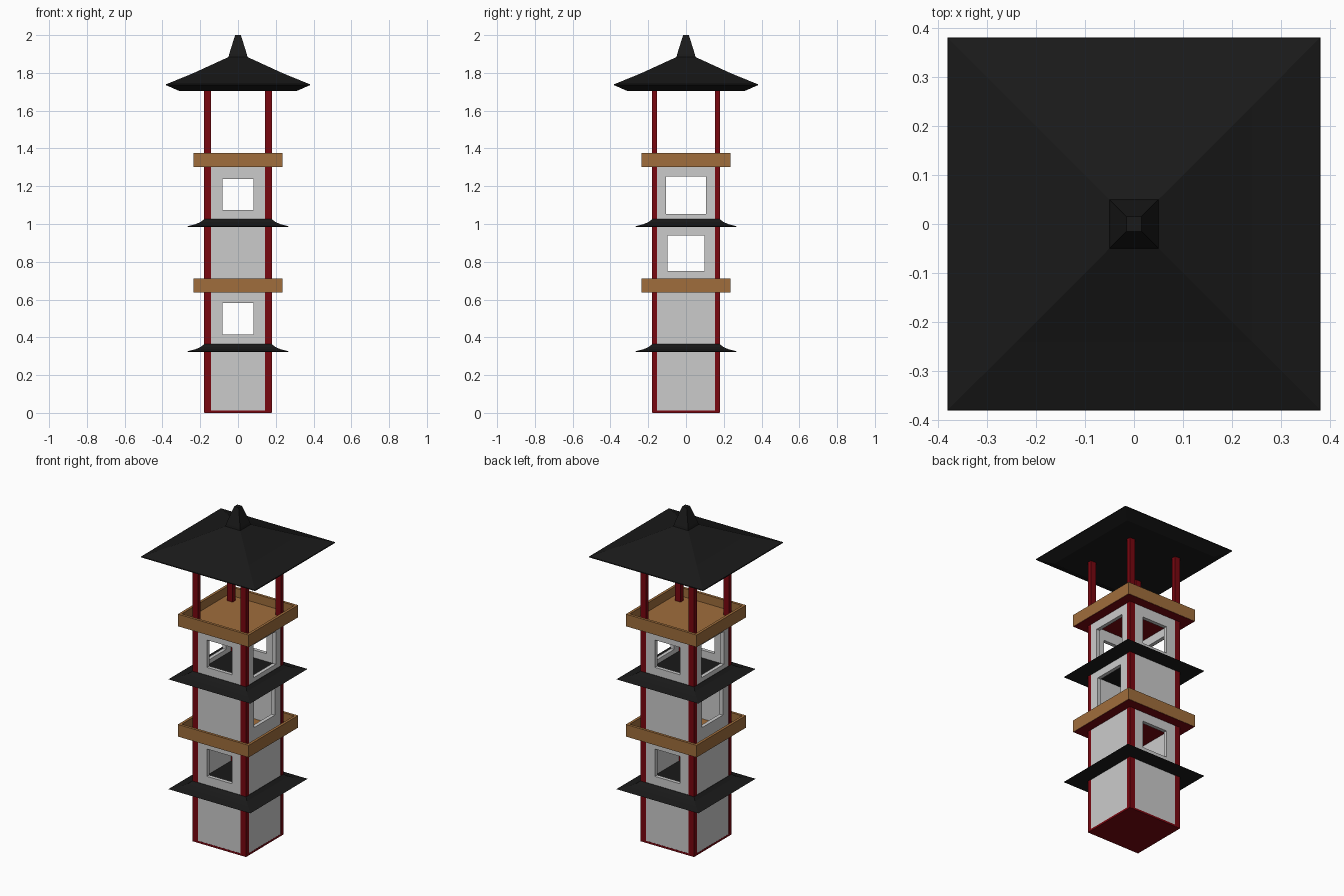
import bpy, bmesh

if "Cube" in bpy.data.objects:
    bpy.data.objects.remove(bpy.data.objects["Cube"])


def material(name, rgb):
    m = bpy.data.materials.new(name)
    m.diffuse_color = (*rgb, 1)
    m.use_nodes = True
    m.node_tree.nodes["Principled BSDF"].inputs["Base Color"].default_value = m.diffuse_color
    return m


RED = material("red_paint", (0.19, 0.002, 0.005))
WOOD = material("wood", (0.35, 0.155, 0.045))
BLACK = material("black_tile", (0.01, 0.01, 0.01))


def loft(name, rings, mat=None):
    """Skin a stack of point rings and cap both ends."""
    bm = bmesh.new()
    loops = [[bm.verts.new(p) for p in ring] for ring in rings]
    for a, b in zip(loops, loops[1:]):
        n = len(a)
        for i in range(n):
            j = (i + 1) % n
            bm.faces.new((a[i], a[j], b[j], b[i]))
    bm.faces.new(loops[0][::-1])
    bm.faces.new(loops[-1])
    bmesh.ops.recalc_face_normals(bm, faces=bm.faces)
    me = bpy.data.meshes.new(name)
    bm.to_mesh(me)
    bm.free()
    ob = bpy.data.objects.new(name, me)
    bpy.context.collection.objects.link(ob)
    if mat:
        me.materials.append(mat)
    return ob


def rect(hx, hy, z, cx=0, cy=0):
    return [(cx + sx * hx, cy + sy * hy, z)
            for sx, sy in ((-1, -1), (1, -1), (1, 1), (-1, 1))]


def square_stack(name, profile, mat=None):
    return loft(name, [rect(h, h, z) for h, z in profile], mat)


def box(name, hx, hy, z0, z1, mat=None, cx=0, cy=0):
    return loft(name, [rect(hx, hy, z0, cx, cy), rect(hx, hy, z1, cx, cy)], mat)


def notched(w, nx, ny, z):
    """Square outline with its corners notched out for the posts."""
    q = [(nx, w), (nx, ny), (w, ny)]
    pts = q + [(x, -y) for x, y in q[::-1]]
    pts += [(-x, -y) for x, y in q] + [(-x, y) for x, y in q[::-1]]
    return [(x, y, z) for x, y in pts]


def cut(target, cutter):
    cutter.hide_render = True
    mod = target.modifiers.new("cut", "BOOLEAN")
    mod.operation = "DIFFERENCE"
    mod.solver = "EXACT"
    mod.object = cutter
    bpy.context.view_layer.objects.active = target
    bpy.ops.object.modifier_apply(modifier=mod.name)
    bpy.data.objects.remove(cutter)


# Base plate
box("base_plate", 0.178, 0.178, 0, 0.012, RED)

# Storey walls: hollow shells with windows (half width, bottom, top)
W, T = 0.177, 0.022
storeys = [
    ("ground_walls", 0.012, 0.324, None, None),
    ("second_walls", 0.36, 0.638, (0.083, 0.416, 0.581), None),
    ("third_walls", 0.65, 0.986, None, (0.098, 0.75, 0.94)),
    ("fourth_walls", 1.024, 1.303, (0.083, 1.073, 1.238), (0.107, 1.053, 1.251)),
]
for name, z0, z1, front, side in storeys:
    wall = loft(name, [notched(W, 0.157, 0.16, z) for z in (z0, z1)])
    cut(wall, box("hollow_cutter", W - T, W - T, z0 - 0.1, z1 + 0.1))
    if front:
        cut(wall, box("window_cutter", front[0], 0.5, front[1], front[2]))
    if side:
        cut(wall, box("window_cutter", 0.5, side[0], side[1], side[2]))

# Corner posts, full height
for sx, nx in ((-1, "left"), (1, "right")):
    for sy, ny in ((-1, "front"), (1, "back")):
        box(f"{ny}_{nx}_post", 0.018, 0.013, 0.001, 1.72, RED, sx * 0.161, sy * 0.166)

# Flared eaves
for name, z in (("lower_eave", 0.323), ("upper_eave", 0.985)):
    square_stack(name, [(0.262, z), (0.273, z + 0.002), (0.225, z + 0.014),
                        (0.197, z + 0.026), (0.179, z + 0.041)], BLACK)

# Balconies: red underside and a wooden tray with a rim
for name, z in (("lower_balcony", 0.637), ("upper_balcony", 1.302)):
    box(name + "_underside", 0.234, 0.234, z, z + 0.01, RED)
    square_stack(name + "_tray", [(0.236, z + 0.001), (0.236, z + 0.074),
                                  (0.22, z + 0.074), (0.22, z + 0.022)], WOOD)

# Main roof and finial
square_stack("main_roof", [(0.31, 1.704), (0.381, 1.735), (0.38, 1.74),
                           (0.24, 1.797), (0.05, 1.884)], BLACK)
square_stack("finial", [(0.051, 1.878), (0.047, 1.898), (0.02, 1.985), (0.015, 2.0)], BLACK)
